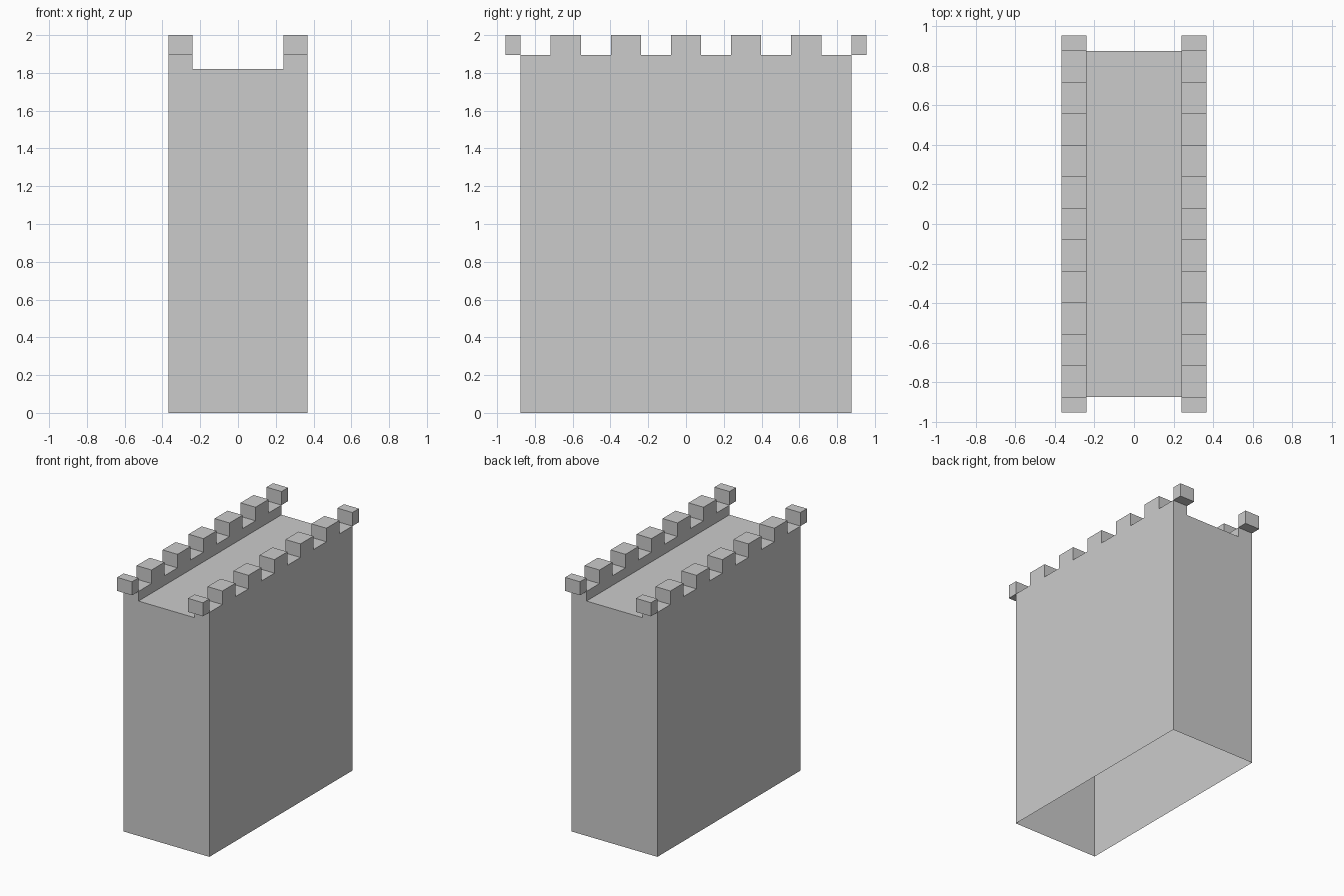
import bpy
import bmesh
from mathutils import Vector

if "Cube" in bpy.data.objects:
    bpy.data.objects.remove(bpy.data.objects["Cube"])

U = 0.1592                       # merlon / gap width along y
X_OUT, X_IN = 0.368, 0.24        # parapet outer and inner faces
Z_WALK, Z_PARAPET, Z_TOP = 1.82, 1.895, 2.0


def finish(bm, name):
    bmesh.ops.recalc_face_normals(bm, faces=bm.faces)
    mesh = bpy.data.meshes.new(name)
    bm.to_mesh(mesh)
    bm.free()
    obj = bpy.data.objects.new(name, mesh)
    bpy.context.collection.objects.link(obj)
    return obj


# Wall: U-topped section swept along y, hollow and open underneath
half = [(-X_OUT, 0), (-X_OUT, Z_PARAPET), (-X_IN, Z_PARAPET), (-X_IN, Z_WALK)]
profile = half + [(-x, z) for x, z in reversed(half)]
bm = bmesh.new()
rings = [[bm.verts.new((x, (i - 5.5) * U, z)) for x, z in profile] for i in range(12)]
merlon_faces = []
for i in range(11):
    for j in range(len(profile) - 1):
        f = bm.faces.new((rings[i][j], rings[i][j + 1], rings[i + 1][j + 1], rings[i + 1][j]))
        if i % 2 == 1 and j in (1, 5):
            merlon_faces.append(f)
bm.faces.new(rings[0])
bm.faces.new(list(reversed(rings[-1])))

# Merlons: every second parapet segment raised
raised = bmesh.ops.extrude_discrete_faces(bm, faces=merlon_faces)["faces"]
bmesh.ops.translate(bm, verts=list({v for f in raised for v in f.verts}),
                    vec=(0, 0, Z_TOP - Z_PARAPET))
bmesh.ops.dissolve_limit(bm, angle_limit=0.01, verts=bm.verts, edges=bm.edges)
finish(bm, "battlement_wall")

# End merlons: half-length blocks overhanging both ends of each parapet
bm = bmesh.new()
size = Vector((X_OUT - X_IN, U / 2, Z_TOP - Z_PARAPET))
for sx in (-1, 1):
    for sy in (-1, 1):
        verts = bmesh.ops.create_cube(bm, size=1)["verts"]
        bmesh.ops.scale(bm, verts=verts, vec=size)
        bmesh.ops.translate(bm, verts=verts, vec=(
            sx * (X_OUT + X_IN) / 2, sy * 5.75 * U, (Z_TOP + Z_PARAPET) / 2))
finish(bm, "end_merlons")
